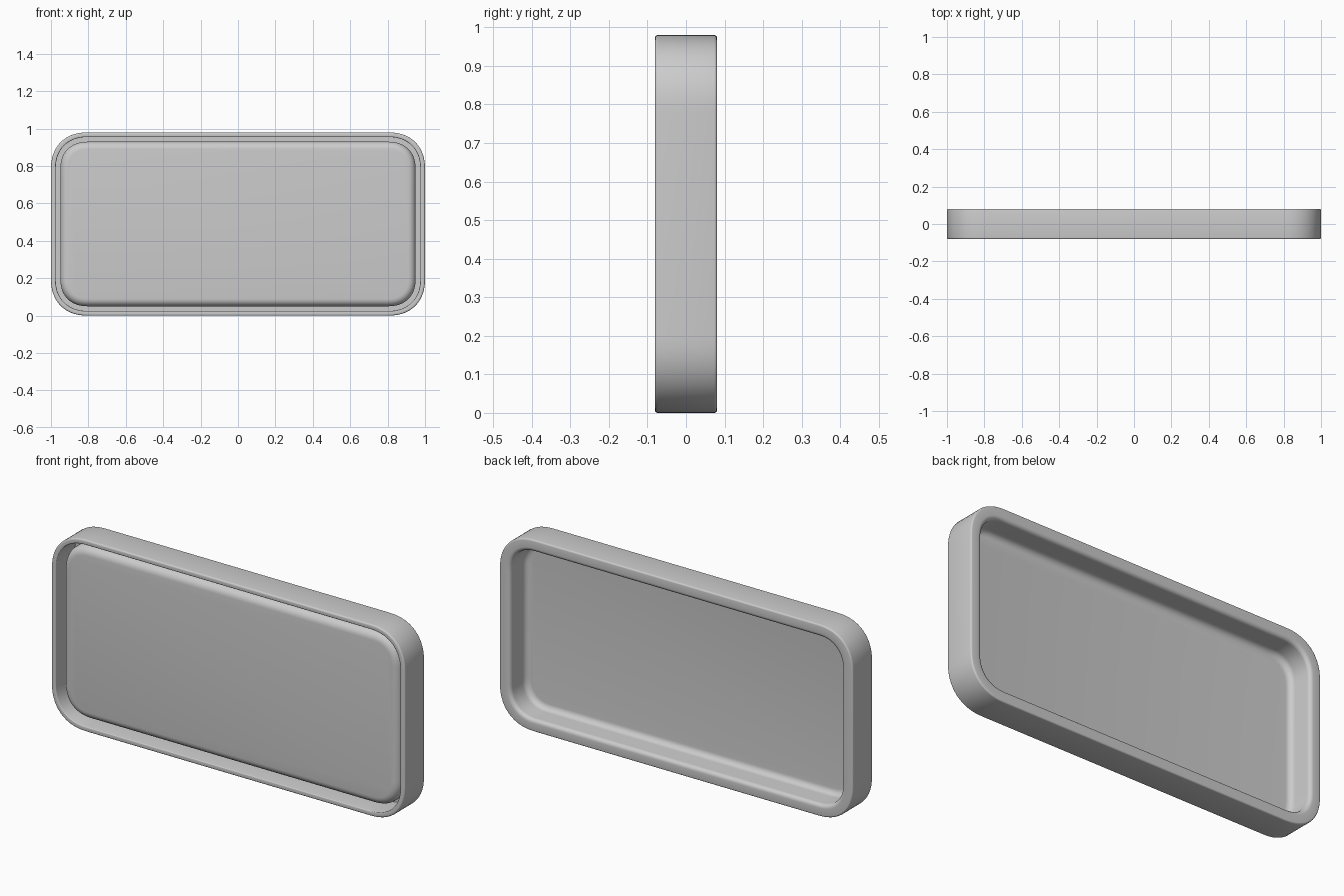
import bpy, bmesh, math

if "Cube" in bpy.data.objects:
    bpy.data.objects.remove(bpy.data.objects["Cube"])

W, H = 1.0, 0.98          # half width, full height
CORNER, POWER = 0.20, 2.3  # soft corner extent and squareness
SEG = 14


def outline(inset, y):
    """Rounded rectangle in the xz plane, shrunk by inset."""
    r = CORNER - inset
    hx, hz = W - inset, H / 2 - inset
    pts = []
    for q, (sx, sz) in enumerate([(1, 1), (-1, 1), (-1, -1), (1, -1)]):
        for i in range(SEG + 1):
            t = i / SEG if q % 2 == 0 else 1 - i / SEG
            a = t * math.pi / 2
            c = max(math.cos(a), 0) ** (2 / POWER)
            s = max(math.sin(a), 0) ** (2 / POWER)
            pts.append((sx * (hx - r + r * c), y, H / 2 + sz * (hz - r + r * s)))
    return pts


def arc(cx, cy, r, a0, a1, n=6):
    """Fillet in the (inset, y) section plane, angles in degrees."""
    out = []
    for i in range(n + 1):
        a = math.radians(a0 + (a1 - a0) * i / n)
        out.append((cx + r * math.cos(a), cy + r * math.sin(a)))
    return out


# Wall section from front panel, around the rim, to the back floor
section = (
    arc(0.090, -0.020, 0.040, 270, 180)      # rounded front panel edge
    + [(0.050, 0.060), (0.025, 0.060)]       # groove behind the front lip
    + arc(0.021, -0.077, 0.004, 0, -90, 3)   # front lip, inner edge
    + arc(0.008, -0.073, 0.008, 270, 180, 4)  # front lip, outer edge
    + arc(0.008, 0.073, 0.008, 180, 90, 4)   # back rim, outer edge
    + arc(0.042, 0.061, 0.020, 90, 0)        # back rim, inner edge
    + arc(0.092, -0.018, 0.030, 180, 270)    # fillet into the back floor
)

# Loft the section around the outline
bm = bmesh.new()
rings = [[bm.verts.new(p) for p in outline(*s)] for s in section]
for a, b in zip(rings, rings[1:]):
    n = len(a)
    for i in range(n):
        j = (i + 1) % n
        bm.faces.new((a[i], a[j], b[j], b[i]))

# Flat front panel and back floor
bm.faces.new(rings[0])
bm.faces.new(rings[-1])
bmesh.ops.recalc_face_normals(bm, faces=bm.faces[:])

mesh = bpy.data.meshes.new("tray_panel")
bm.to_mesh(mesh)
bm.free()
tray = bpy.data.objects.new("tray_panel", mesh)
bpy.context.collection.objects.link(tray)
bpy.context.view_layer.objects.active = tray
tray.select_set(True)
bpy.ops.object.shade_smooth_by_angle(angle=math.radians(35))
